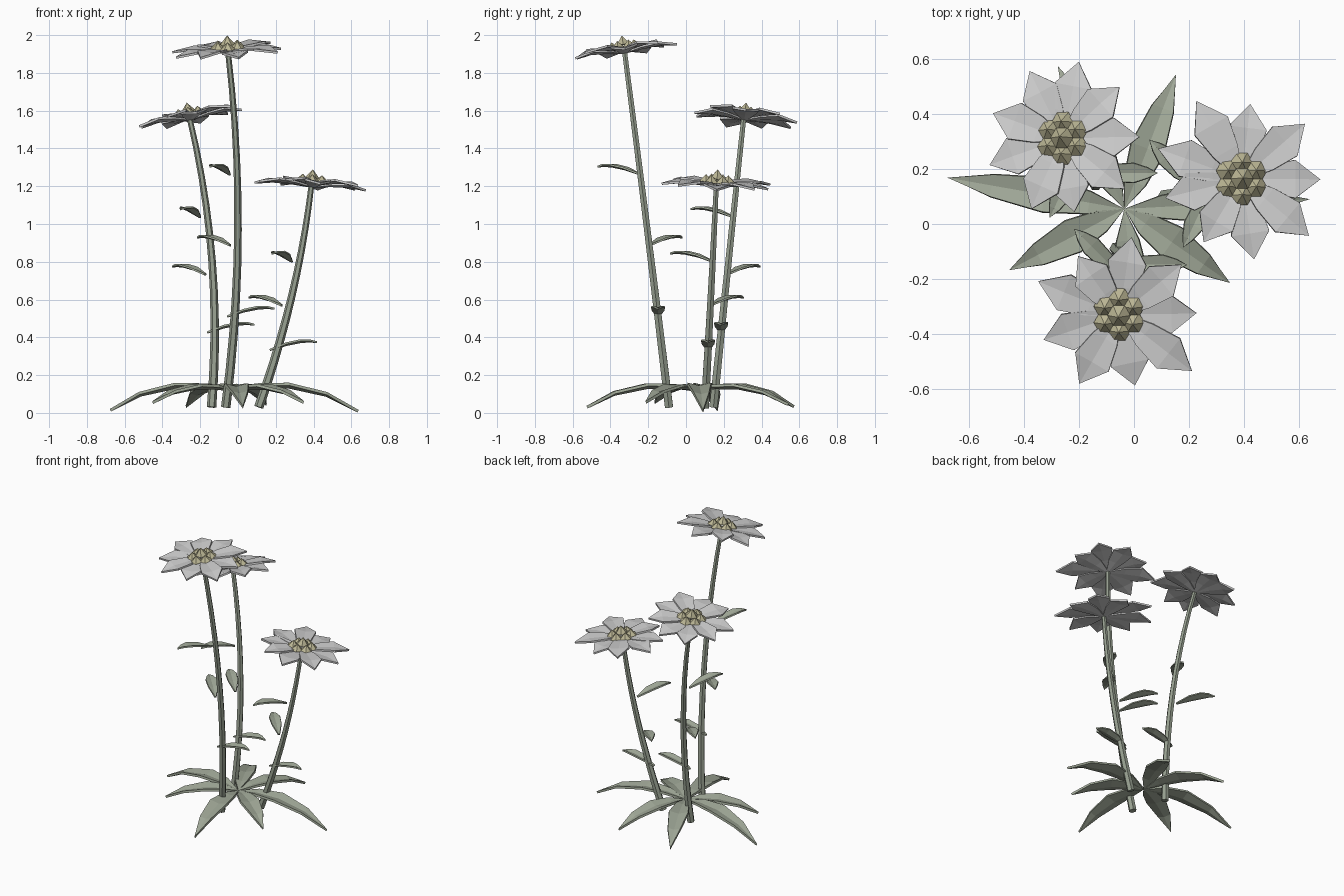
import bpy, bmesh, math
from mathutils import Vector, Matrix

if "Cube" in bpy.data.objects:
    bpy.data.objects.remove(bpy.data.objects["Cube"])

def mat(name, r, g, b):
    m = bpy.data.materials.new(name)
    m.diffuse_color = (r, g, b, 1)
    m.use_nodes = True
    m.node_tree.nodes["Principled BSDF"].inputs["Base Color"].default_value = m.diffuse_color
    return m

STEM = mat("stem_green", .31, .35, .28)
LEAF = mat("leaf_green", .35, .39, .31)
PETAL = mat("petal_pale", .64, .64, .63)
DISC = mat("disc_yellow", .50, .47, .30)

def finish(bm, name, material, thick=0):
    me = bpy.data.meshes.new(name)
    bm.to_mesh(me)
    bm.free()
    me.materials.append(material)
    ob = bpy.data.objects.new(name, me)
    bpy.context.collection.objects.link(ob)
    if thick:
        mod = ob.modifiers.new("thickness", 'SOLIDIFY')
        mod.thickness = thick
        mod.offset = 0
    return ob

def blade(bm, origin, az, length, rows, lift, M=Matrix()):
    """Folded leaf strip; rows = (distance fraction, height, half width)."""
    d = Vector((math.cos(az), math.sin(az), 0))
    s = Vector((-d.y, d.x, 0))
    prev = None
    for t, z, w in rows:
        c = Vector(origin) + d * length * t + Vector((0, 0, z))
        if w == 0:
            v = bm.verts.new(M @ c)
            cur = [v, v, v]
        else:
            up = Vector((0, 0, w * lift))
            cur = [bm.verts.new(M @ p) for p in (c - s * w + up, c, c + s * w + up)]
        if prev:
            for i in range(2):
                quad = [prev[i], cur[i], cur[i + 1], prev[i + 1]]
                bm.faces.new(list(dict.fromkeys(quad)))
        prev = cur

def path(pts, t):
    """Smooth curve through base, middle and top."""
    a, b, c = map(Vector, pts)
    return a * 2 * (t - .5) * (t - 1) + b * 4 * t * (1 - t) + c * t * (2 * t - 1)

def stem(name, pts, n=10, sides=6):
    bm = bmesh.new()
    rings = []
    for i in range(n + 1):
        t = i / n
        tan = path(pts, t + .01) - path(pts, t - .01)
        q = Vector((0, 0, 1)).rotation_difference(tan)
        r = .025 - .010 * t
        rings.append([bm.verts.new(path(pts, t) + q @ Vector(
            (r * math.cos(k * math.tau / sides), r * math.sin(k * math.tau / sides), 0)))
            for k in range(sides)])
    for a, b in zip(rings, rings[1:]):
        for k in range(sides):
            j = (k + 1) % sides
            bm.faces.new((a[k], a[j], b[j], b[k]))
    bm.faces.new(rings[0][::-1])
    bm.faces.new(rings[-1])
    finish(bm, name, STEM)

def flower(name, centre, normal, petals):
    q = Vector((0, 0, 1)).rotation_difference(Vector(normal))
    M = Matrix.Translation(centre) @ q.to_matrix().to_4x4()
    # ring of pointed petals, alternately a little higher and lower
    bm = bmesh.new()
    for i, (ang, r) in enumerate(petals):
        h = .005 if i % 2 else -.005
        rows = [(.03, h - .004, .012), (.35, h + .006, .050), (.68, h + .010, .070), (1, h - .002, 0)]
        blade(bm, (0, 0, 0), math.radians(ang), r, rows, .12, M)
    finish(bm, name + "_petals", PETAL, .012)
    # cluster of seven small faceted florets
    bm = bmesh.new()
    spots = [(0, 0, .057, .05)] + [(.059 * math.cos(math.radians(a)), .059 * math.sin(math.radians(a)), .033, .04)
                                   for a in range(30, 390, 60)]
    for x, y, z, depth in spots:
        T = M @ Matrix.Translation((x, y, z)) @ Matrix.Rotation(math.pi / 6, 4, 'Z')
        bmesh.ops.create_cone(bm, cap_ends=True, segments=6, radius1=.042, radius2=0,
                              depth=depth, matrix=T)
    finish(bm, name + "_disc", DISC)

# the three flowering stems: path, flower centre, facing, petal (angle, length)
plants = {
    "tall": ([(-.065, -.09, .03), (0, -.205, .97), (-.053, -.325, 1.91)], (-.053, -.328, 1.917), (-.06, -.14, 1),
             [(158, .318), (125, .26), (81, .285), (39, .292), (1, .28), (-38, .334),
              (-78, .267), (-120, .293), (-161, .292)]),
    "middle": ([(-.14, .145, .03), (-.137, .225, .8), (-.255, .305, 1.555)], (-.257, .31, 1.562), (-.18, .1, 1),
               [(79, .285), (42, .278), (1, .28), (-39, .295), (-81, .27), (-114, .28),
                (-161, .287), (160, .275), (117, .278)]),
    "short": ([(.11, .1, .03), (.285, .132, .62), (.388, .16, 1.2)], (.39, .163, 1.208), (.08, .055, 1),
              [(160, .322), (120, .327), (83, .275), (41, .307), (0, .288), (-40, .32),
               (-81, .295), (-121, .268), (-166, .285)]),
}
for name, (pts, centre, normal, petals) in plants.items():
    stem(name + "_stem", pts)
    flower(name + "_flower", centre, normal, petals)
    # three small arching leaves spiralling up the stem
    bm = bmesh.new()
    for t, ang in ((.255, 0), (.455, 135), (.655, 245)):
        rows = [(0, 0, .006), (.35, .027, .032), (.65, .042, .036), (.85, .046, .02), (1, .042, 0)]
        blade(bm, path(pts, t) + Vector((-.04, 0, 0)), math.radians(ang), .25, rows, .3)
    finish(bm, name + "_stem_leaves", LEAF, .01)

# rosette of long drooping leaves at ground level
bm = bmesh.new()
for ang, length in ((3, .672), (69, .52), (115, .57), (170, .65), (208, .472), (276, .582), (325, .467)):
    k = (length / .65) ** 1.5
    rows = [(0, 0, 0), (.2, .018 * k, .042), (.45, .016 * k, .064), (.75, -.026 * k, .042), (1, -.106 * k, 0)]
    blade(bm, (-.035, .055, .12), math.radians(ang), length, rows, .25)
finish(bm, "rosette_leaves", LEAF, .015)
